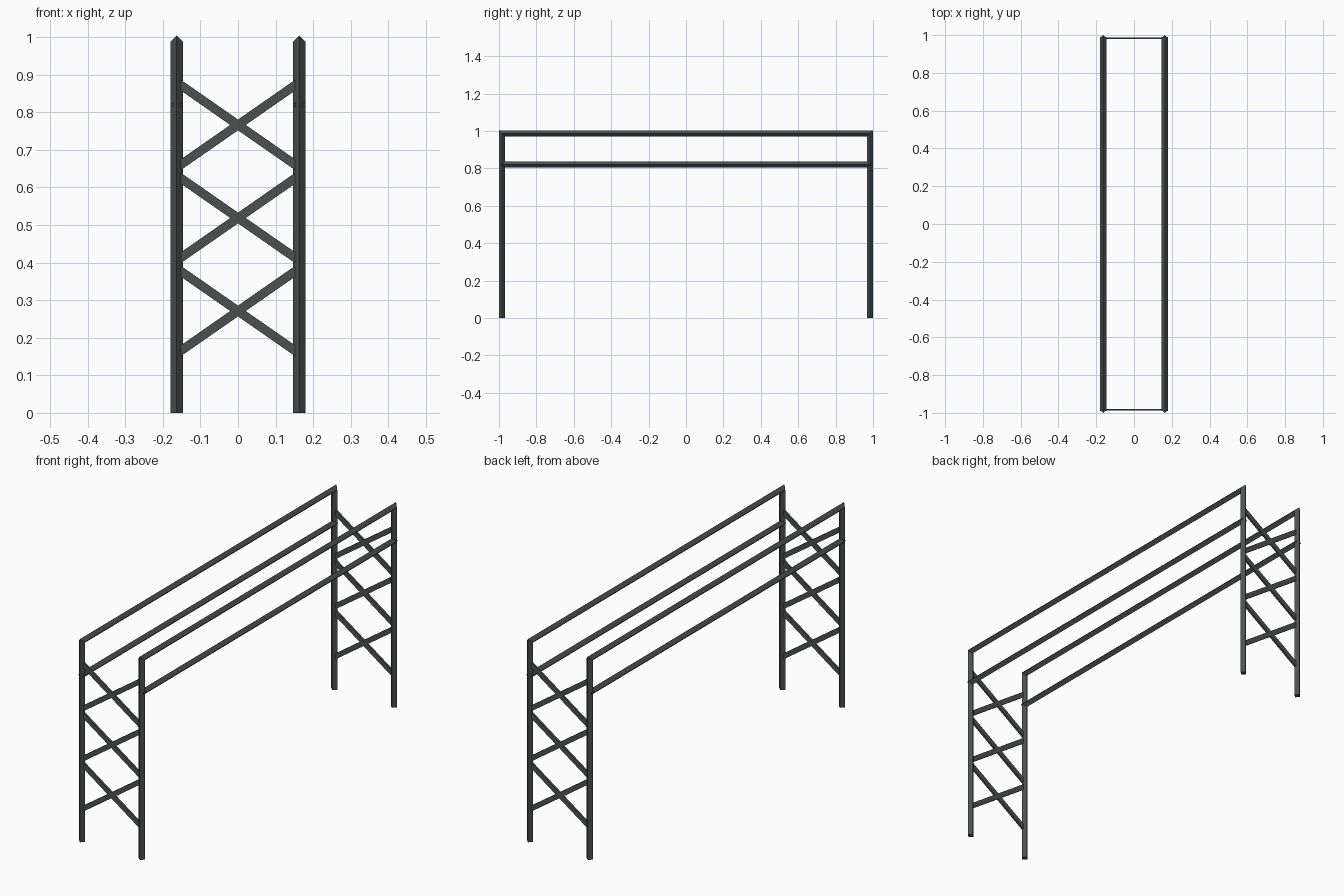
import bpy, bmesh
from mathutils import Vector

if "Cube" in bpy.data.objects:
    bpy.data.objects.remove(bpy.data.objects["Cube"])

X, Y, R = 0.163, 0.9835, 0.0165   # rail offset, post offset, half diagonal of square tube
TOP = 0.987                       # centre line of the top rail

steel = bpy.data.materials.new("dark_grey_steel")
steel.diffuse_color = (0.074, 0.081, 0.079, 1)
steel.use_nodes = True
steel.node_tree.nodes["Principled BSDF"].inputs["Base Color"].default_value = steel.diffuse_color


def finish(name, bm):
    bmesh.ops.recalc_face_normals(bm, faces=bm.faces[:])
    me = bpy.data.meshes.new(name)
    bm.to_mesh(me)
    bm.free()
    me.materials.append(steel)
    ob = bpy.data.objects.new(name, me)
    bpy.context.collection.objects.link(ob)


def add_tube(name, path):
    """Sweep a diamond section along a path in the yz plane, with mitred corners."""
    bm = bmesh.new()
    pts = [Vector(p) for p in path]
    side = Vector((1, 0, 0))
    rings = []
    for i, p in enumerate(pts):
        a = (p - pts[i - 1]).normalized() if i else (pts[1] - p).normalized()
        b = (pts[i + 1] - p).normalized() if i < len(pts) - 1 else a
        na, nb = side.cross(a), side.cross(b)
        out = (na + nb) / (1 + na.dot(nb))
        rings.append([bm.verts.new(p + d * R) for d in (side, out, -side, -out)])
    for r, s in zip(rings, rings[1:]):
        for k in range(4):
            j = (k + 1) % 4
            bm.faces.new((r[k], r[j], s[j], s[k]))
    bm.faces.new(rings[0])
    bm.faces.new(rings[-1])
    finish(name, bm)


def add_brace(name, y, zc, s):
    """Flat diagonal bar from post to post."""
    bm = bmesh.new()
    bx, rise, h, t = 0.161, 0.112, 0.0145, 0.005
    bmesh.ops.create_cube(bm, size=2)
    for v in bm.verts:
        sx, sy, sz = v.co
        v.co = (sx * bx, y + sy * t, zc + s * sx * rise + sz * h)
    finish(name, bm)


# Two arched frames with a lower rail each
for label, x in (("left", -X), ("right", X)):
    add_tube(label + "_frame", [(x, -Y, 0), (x, -Y, TOP), (x, Y, TOP), (x, Y, 0)])
    add_tube(label + "_lower_rail", [(x, -0.99, 0.82), (x, 0.99, 0.82)])

# Three crossed braces at each end
for label, y in (("front", -Y), ("back", Y)):
    for i in range(3):
        for d, s in (("rising", 1), ("falling", -1)):
            add_brace(f"{label}_{d}_brace_{i + 1}", y, 0.271 + 0.2475 * i, s)
